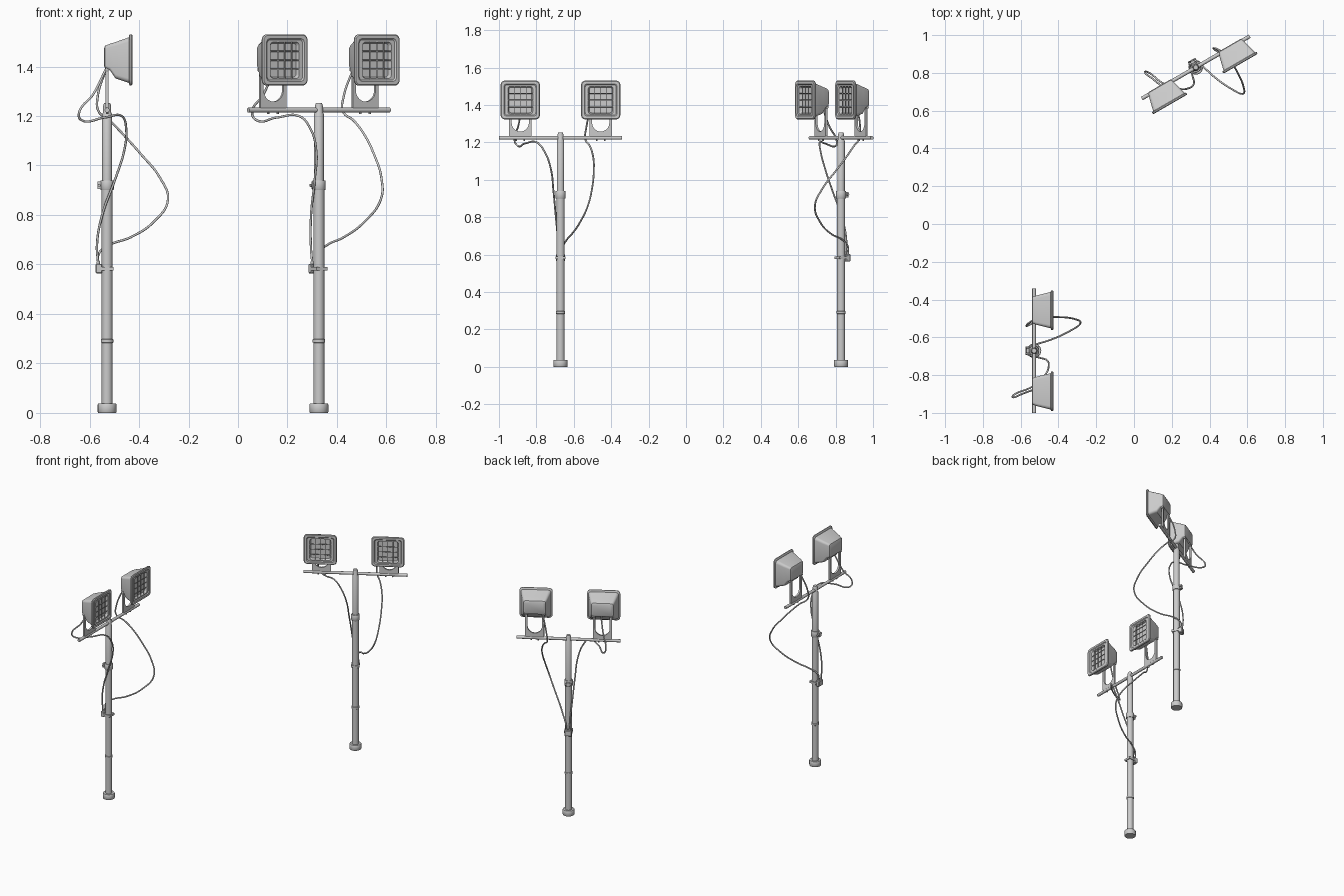
import bpy, bmesh, math
from mathutils import Matrix, Vector

if "Cube" in bpy.data.objects:
    bpy.data.objects.remove(bpy.data.objects["Cube"])

# Two stands: each is modelled with its bar along local x, lamps facing local -y
STANDS = [Matrix.Translation((-0.529, -0.671, 0)) @ Matrix.Rotation(math.radians(90), 4, 'Z'),
          Matrix.Translation((0.327, 0.829, 0)) @ Matrix.Rotation(math.radians(30), 4, 'Z')]


def place(name, data, xs=(0,)):
    """Put a shared part on both stands, at each local x offset."""
    for m in STANDS:
        for x in xs:
            ob = bpy.data.objects.new(name, data)
            ob.matrix_world = m @ Matrix.Translation((x, 0, 0))
            bpy.context.collection.objects.link(ob)


def finish(name, bm, xs=(0,)):
    bmesh.ops.recalc_face_normals(bm, faces=bm.faces)
    me = bpy.data.meshes.new(name)
    bm.to_mesh(me)
    bm.free()
    place(name, me, xs)


def loft(bm, rings):
    """Skin closed rings of points and cap both ends."""
    vs = [[bm.verts.new(p) for p in r] for r in rings]
    n = len(vs[0])
    for a, b in zip(vs, vs[1:]):
        for i in range(n):
            bm.faces.new((a[i], a[(i + 1) % n], b[(i + 1) % n], b[i]))
    bm.faces.new(vs[0])
    bm.faces.new(vs[-1])


def lathe(bm, profile, n=24):
    loft(bm, [[(r * math.cos(math.tau * i / n), r * math.sin(math.tau * i / n), z)
               for i in range(n)] for r, z in profile])


def box(bm, c, s):
    bmesh.ops.create_cube(bm, size=1, matrix=Matrix.Translation(c) @ Matrix.Diagonal((*s, 1)))


def rod(bm, a, b, r, n=12):
    a, b = Vector(a), Vector(b)
    d = b - a
    m = Matrix.Translation((a + b) / 2) @ d.to_track_quat('Z', 'Y').to_matrix().to_4x4()
    bmesh.ops.create_cone(bm, cap_ends=True, segments=n, radius1=r, radius2=r,
                          depth=d.length, matrix=m)


def rounded(y, hx, z0, z1, r):
    """Rounded rectangle in the xz plane."""
    pts = []
    for k, (sx, z) in enumerate(((1, z1 - r), (-1, z1 - r), (-1, z0 + r), (1, z0 + r))):
        for i in range(5):
            a = math.pi / 2 * (k + i / 4)
            pts.append((sx * (hx - r) + r * math.cos(a), y, z + r * math.sin(a)))
    return pts


# Telescopic pole with foot
bm = bmesh.new()
lathe(bm, [(.036, 0), (.038, .003), (.038, .034), (.036, .037), (.022, .037), (.022, .283),
           (.025, .285), (.025, .297), (.022, .299), (.022, .903), (.020, .905), (.020, 1.208),
           (.016, 1.215), (.016, 1.242), (.012, 1.253)])
finish("pole", bm)

# Locking collar with clamp lugs
bm = bmesh.new()
lathe(bm, [(.025, .900), (.027, .903), (.027, .937), (.025, .940)])
box(bm, (0, .03, .92), (.022, .018, .03))
rod(bm, (-.022, .032, .92), (.022, .032, .92), .006)
finish("pole_collar", bm)

# Cross bar and its clamp
bm = bmesh.new()
rod(bm, (-.33, 0, 1.224), (.33, 0, 1.224), .010, 16)
finish("cross_bar", bm)

# Socket box on the back of the pole
bm = bmesh.new()
box(bm, (0, .033, .583), (.046, .026, .038))
bmesh.ops.bevel(bm, geom=bm.edges[:], offset=.003, segments=1, affect='EDGES')
for s in (-1, 1):
    rod(bm, (s * .010, .036, .59), (s * .010, .036, .612), .007)
box(bm, (0, .0, .583), (.052, .052, .014))
finish("socket_box", bm)

LAMPS = (-.215, .215)

# Lamp housing: stepped back, raised front frame, recessed window
bm = bmesh.new()
loft(bm, [rounded(*r) for r in (
    (.012, .064, 1.400, 1.475, .012), (.008, .070, 1.392, 1.484, .014),
    (-.012, .077, 1.384, 1.492, .014), (-.034, .083, 1.352, 1.499, .016),
    (-.088, .096, 1.334, 1.518, .018), (-.089, .102, 1.327, 1.526, .020),
    (-.092, .105, 1.323, 1.530, .022), (-.098, .105, 1.323, 1.530, .022),
    (-.102, .101, 1.327, 1.526, .020), (-.102, .088, 1.340, 1.513, .016),
    (-.097, .083, 1.345, 1.508, .015), (-.097, .067, 1.352, 1.499, .014),
    (-.082, .061, 1.358, 1.493, .012))])
finish("lamp_housing", bm, LAMPS)

# Protective grille
bm = bmesh.new()
for i in (-1, 0, 1):
    rod(bm, (i * .032, -.097, 1.350), (i * .032, -.097, 1.501), .0024, 6)
    rod(bm, (-.069, -.095, 1.4255 + i * .036), (.069, -.095, 1.4255 + i * .036), .0024, 6)
finish("lamp_grille", bm, LAMPS)

# U-shaped lamp bracket
bm = bmesh.new()
arc = [(.046 * math.cos(math.pi * i / 14), 1.304 - .046 * math.sin(math.pi * i / 14))
       for i in range(15)]
outline = [(-.046, 1.40), (-.060, 1.40), (-.060, 1.235), (-.054, 1.228), (.054, 1.228),
           (.060, 1.235), (.060, 1.40), (.046, 1.40)] + arc
f = bm.faces.new([bm.verts.new((x, -.006, z)) for x, z in outline])
ext = bmesh.ops.extrude_face_region(bm, geom=[f], use_keep_orig=True)
bmesh.ops.translate(bm, vec=(0, .012, 0),
                    verts=[v for v in ext["geom"] if isinstance(v, bmesh.types.BMVert)])
finish("lamp_bracket", bm, LAMPS)

# Bracket bolts on the bar
bm = bmesh.new()
for s in (-1, 1):
    rod(bm, (s * .022, 0, 1.208), (s * .022, 0, 1.240), .005, 6)
    rod(bm, (s * .045, 0, 1.388), (s * .068, 0, 1.388), .008, 8)
finish("bracket_bolts", bm, LAMPS)

# Hanging cables from lamps to socket box
CABLES = {
    "left_cable": [(-.205, 0, 1.40), (-.225, .055, 1.29), (-.246, .114, 1.21),
                   (-.232, .105, 1.184), (-.19, .01, 1.194), (-.125, -.06, 1.199),
                   (-.085, -.077, 1.15), (-.052, -.069, 1.06), (-.038, -.032, .943),
                   (-.025, .020, .80), (-.014, .041, .68), (-.010, .036, .60)],
    "right_cable": [(.165, 0, 1.40), (.138, .038, 1.28), (.132, .035, 1.22),
                    (.157, -.012, 1.18), (.175, -.07, 1.12), (.178, -.133, 1.05),
                    (.168, -.214, .95), (.147, -.246, .863), (.105, -.19, .774),
                    (.06, -.093, .709), (.034, -.012, .680), (.015, .033, .645),
                    (.010, .036, .60)]}
for name, pts in CABLES.items():
    cu = bpy.data.curves.new(name, 'CURVE')
    cu.dimensions = '3D'
    cu.bevel_depth = .0048
    cu.bevel_resolution = 2
    cu.use_fill_caps = True
    cu.resolution_u = 8
    sp = cu.splines.new('BEZIER')
    sp.bezier_points.add(len(pts) - 1)
    for bp, p in zip(sp.bezier_points, pts):
        bp.co = p
        bp.handle_left_type = bp.handle_right_type = 'AUTO'
    place(name, cu)

# Smooth shading with sharp edges kept
done = set()
for ob in bpy.context.scene.objects:
    if ob.type == 'MESH' and ob.data.name not in done:
        done.add(ob.data.name)
        ob.select_set(True)
        bpy.context.view_layer.objects.active = ob
bpy.ops.object.shade_smooth_by_angle(angle=math.radians(35))
